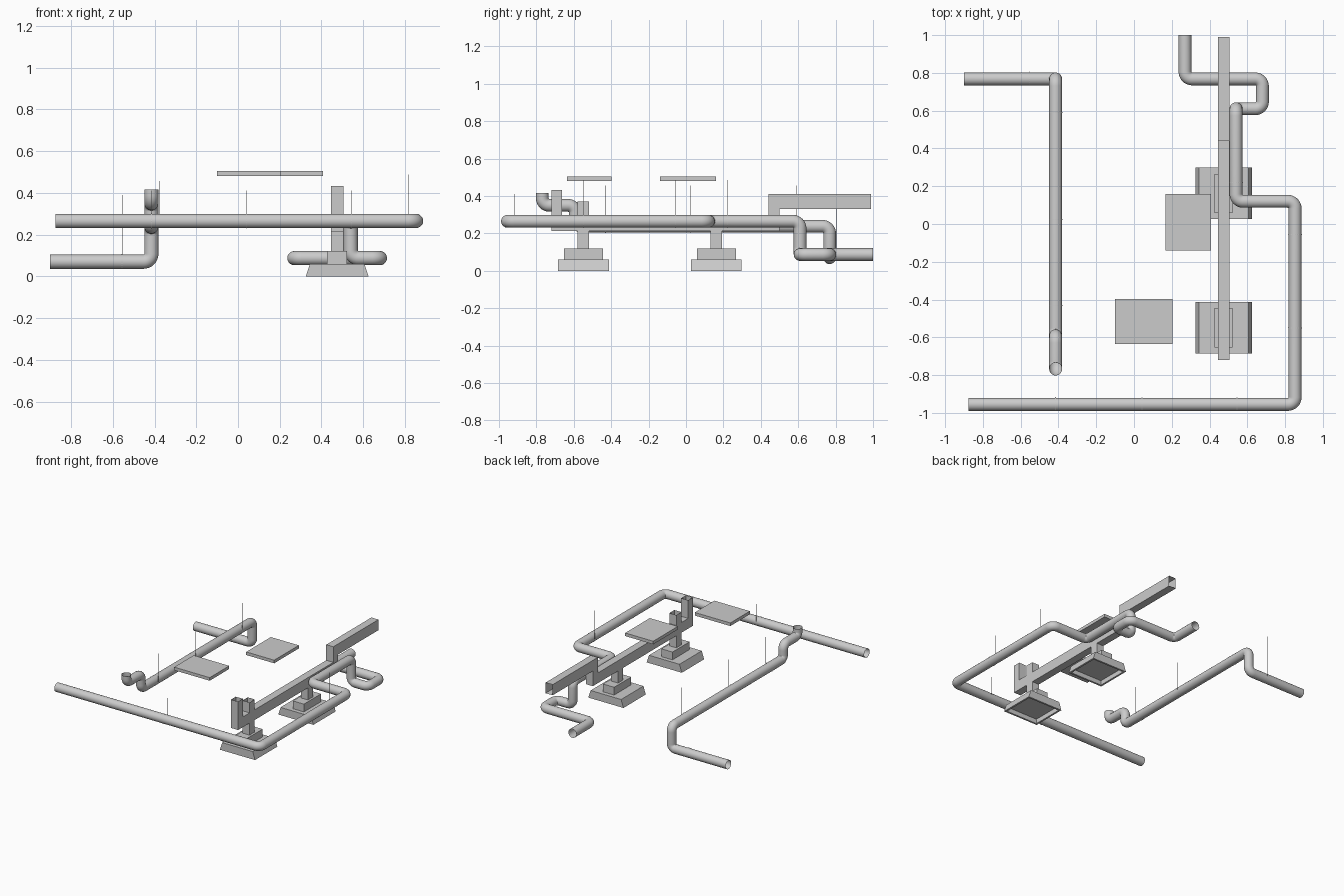
import bpy, bmesh, math
from mathutils import Vector, Matrix

if "Cube" in bpy.data.objects:
    bpy.data.objects.remove(bpy.data.objects["Cube"])

R = 0.034      # pipe radius
BEND = 0.038   # elbow centreline radius


def finish(name, bm):
    me = bpy.data.meshes.new(name)
    bm.to_mesh(me)
    bm.free()
    ob = bpy.data.objects.new(name, me)
    bpy.context.collection.objects.link(ob)
    return ob


def box(name, x, y, z, open_dir=None, taper_x=0.0, recess=False):
    bm = bmesh.new()
    bmesh.ops.create_cube(bm, size=1)
    for v in bm.verts:
        top = v.co.z > 0
        v.co = Vector([(a + b) / 2 + c * (b - a) for (a, b), c in zip((x, y, z), v.co)])
        if top:
            v.co.x += taper_x if v.co.x < sum(x) / 2 else -taper_x
    bm.normal_update()
    if recess:  # hollow underside with a rim
        f = min(bm.faces, key=lambda f: f.normal.z)
        bmesh.ops.inset_region(bm, faces=[f], thickness=0.02)
        r = bmesh.ops.extrude_face_region(bm, geom=[f])
        bmesh.ops.translate(bm, vec=(0, 0, 0.035),
                            verts=[g for g in r["geom"] if isinstance(g, bmesh.types.BMVert)])
        if f.is_valid:
            bm.faces.remove(f)
        bmesh.ops.recalc_face_normals(bm, faces=bm.faces)
    if open_dir:  # open duct end
        f = max(bm.faces, key=lambda f: f.normal.dot(Vector(open_dir)))
        bmesh.ops.delete(bm, geom=[f], context='FACES_ONLY')
    return finish(name, bm)


def pipe(name, corners):
    """Round open pipe through the corner points, with filleted elbows."""
    P = [Vector(c) for c in corners]
    path = [P[0]]
    for a, b, c in zip(P, P[1:], P[2:]):
        u, w = (a - b).normalized(), (c - b).normalized()
        o = b + (u + w) * BEND
        for i in range(9):
            t = math.pi / 2 * i / 8
            path.append(o - w * BEND * math.cos(t) - u * BEND * math.sin(t))
    path.append(P[-1])
    cu = bpy.data.curves.new(name, 'CURVE')
    cu.dimensions = '3D'
    cu.bevel_depth = R
    cu.bevel_resolution = 8
    s = cu.splines.new('POLY')
    s.points.add(len(path) - 1)
    for pt, co in zip(s.points, path):
        pt.co = (*co, 1)
    ob = bpy.data.objects.new(name, cu)
    bpy.context.collection.objects.link(ob)
    bpy.ops.object.select_all(action='DESELECT')
    ob.select_set(True)
    bpy.context.view_layer.objects.active = ob
    bpy.ops.object.convert(target='MESH')
    bpy.ops.object.shade_smooth_by_angle()


def hanger(name, centre, axis, side, top):
    """Thin clamp band around the pipe with a wire rising beside it."""
    c = Vector(centre)
    bm = bmesh.new()
    rot = Vector(axis).to_track_quat('Z', 'Y').to_matrix().to_4x4()
    bmesh.ops.create_cone(bm, segments=20, radius1=R + 0.002, radius2=R + 0.002,
                          depth=0.004, matrix=Matrix.Translation(c) @ rot)
    p = c + Vector(side) * 0.037
    bmesh.ops.create_cone(bm, cap_ends=True, segments=6, radius1=0.0013, radius2=0.0013,
                          depth=top - c.z,
                          matrix=Matrix.Translation((p.x, p.y, (top + c.z) / 2)))
    finish(name, bm)


# Long pipe: front run, right run, then drop and zigzag to the back
H, L = 0.265, 0.087
pipe("long_pipe", [(-0.875, -0.955, H), (0.853, -0.955, H), (0.853, 0.12, H),
                   (0.54, 0.12, H), (0.54, 0.61, H), (0.54, 0.61, L),
                   (0.68, 0.61, L), (0.68, 0.768, L), (0.27, 0.768, L), (0.27, 1.0, L)])

# Left pipe: low start at the back, long run, raised upturned end at the front
X, M = -0.415, 0.238
pipe("left_pipe", [(-0.9, 0.768, 0.07), (X, 0.768, 0.07), (X, 0.768, M),
                   (X, -0.592, M), (X, -0.592, 0.35), (X, -0.768, 0.35), (X, -0.768, 0.415)])

# Hangers
for i, x in enumerate((-0.415, 0.042, 0.545)):
    hanger(f"front_hanger_{i}", (x, -0.955, H), (1, 0, 0), (0, 1, 0), 0.412)
for i, (x, y) in enumerate(((0.853, -0.55), (0.853, -0.055), (0.54, 0.22))):
    hanger(f"right_hanger_{i}", (x, y, H), (0, 1, 0), (-1, 0, 0), 0.487)
for i, y in enumerate((-0.43, 0.025, 0.59)):
    hanger(f"left_hanger_{i}", (X, y, M), (0, 1, 0), (1, 0, 0), 0.457)
hanger("back_hanger", (-0.555, 0.768, 0.07), (1, 0, 0), (0, 1, 0), 0.39)

# Rectangular duct: lower run, linking riser, upper run, two open front risers
DX = (0.445, 0.505)
box("lower_duct", DX, (-0.72, 0.5), (0.213, 0.292))
box("link_riser", DX, (0.44, 0.5), (0.213, 0.41))
box("upper_duct", DX, (0.44, 0.99), (0.33, 0.412), open_dir=(0, 1, 0))
box("front_riser", DX, (-0.72, -0.662), (0.213, 0.432), open_dir=(0, 0, 1))
box("second_riser", DX, (-0.58, -0.518), (0.25, 0.372), open_dir=(0, 0, 1))

# Two stepped supports
for n, y in (("front", -0.549), ("back", 0.162)):
    box(f"{n}_footing", (0.325, 0.625), (y - 0.136, y + 0.136), (0, 0.06),
        taper_x=0.02, recess=True)
    box(f"{n}_step", (0.427, 0.522), (y - 0.104, y + 0.104), (0.06, 0.12))
    box(f"{n}_post", DX, (y - 0.031, y + 0.031), (0.12, 0.22))

# Ceiling panels
box("front_panel", (-0.1, 0.203), (-0.635, -0.397), (0.48, 0.504))
box("back_panel", (0.168, 0.407), (-0.14, 0.16), (0.48, 0.504))
